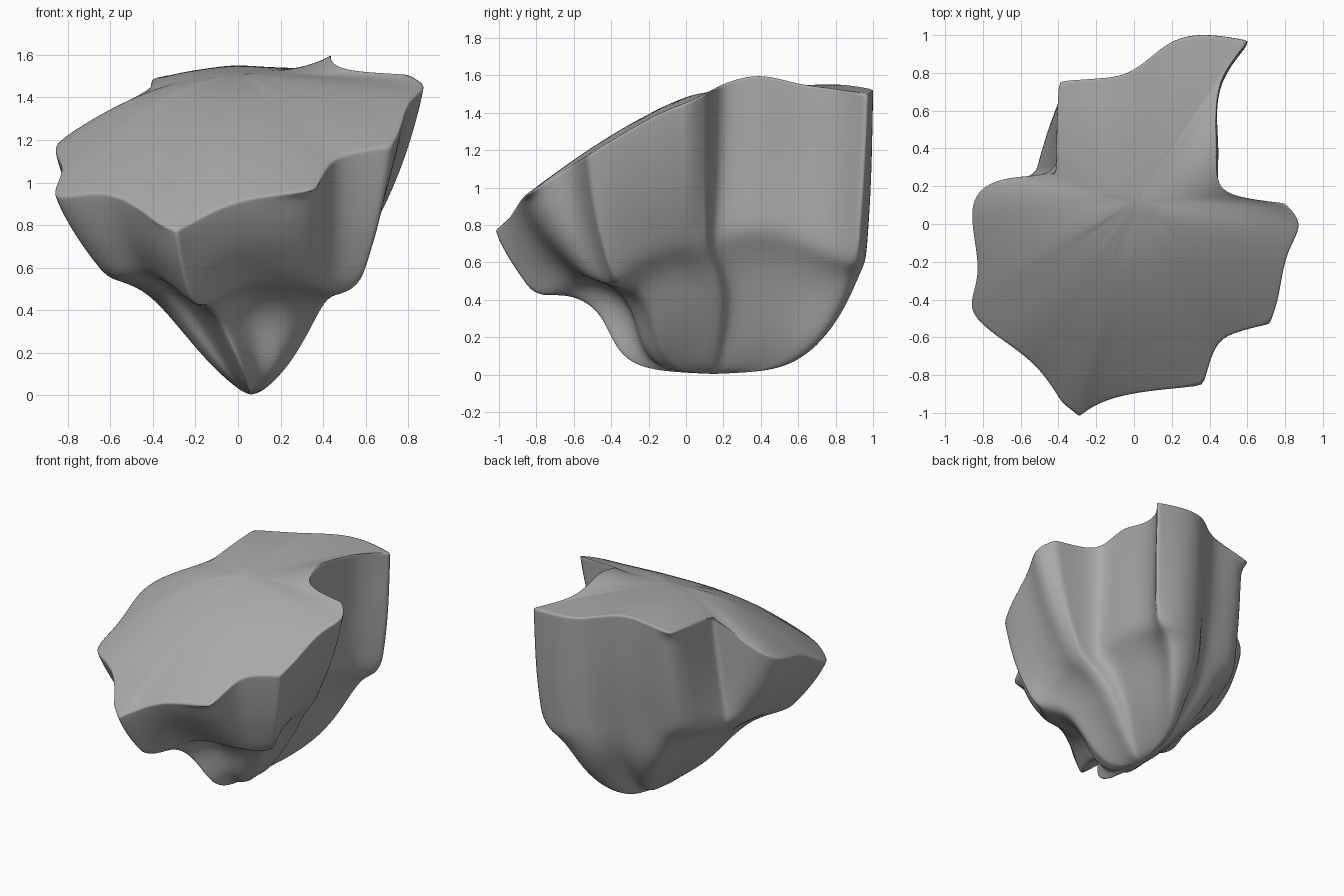
import bpy, bmesh, math
from mathutils import Vector, noise

cube = bpy.data.objects.get("Cube")
if cube:
    bpy.data.objects.remove(cube)

# Rim of the plateau in centimetres: x, y, rim height, foot height of the cliff below
RIM = [
    (-40, 76, 149, 66), (-18, 77, 153, 70), (0, 79, 156, 70), (19, 99, 153, 62),
    (40, 101, 152, 56), (61, 97, 150, 54), (46, 80, 153, 62), (43, 60, 155, 73),
    (44, 40, 162, 74), (43, 20, 156, 70), (54, 14, 152, 64), (80, 11, 151, 63),
    (91, 0, 145, 64), (80, -15, 140, 64), (77, -40, 125, 58), (72, -53, 117, 47),
    (50, -58, 114, 44), (42, -65, 109, 47), (37, -86, 96, 50), (0, -89, 93, 52),
    (-20, -95, 82, 43), (-29, -102, 77, 40), (-38, -95, 81, 50), (-50, -76, 91, 56),
    (-66, -64, 97, 53), (-92, -46, 90, 53), (-79, -28, 107, 57), (-90, 10, 116, 62),
    (-76, 25, 125, 64), (-41, 26, 144, 62), (-41, 50, 147, 64),
]
# Sharp rim corners, columns below them, and hollows and flares at the cliff foot
CORNERS = (0, 5, 11, 15, 18, 21, 22, 29)
COLUMNS = (5, 11, 15, 21, 29)
SHIFT = {0: (2, -7), 1: (0, -4), 2: (0, -4), 3: (-2, 3), 4: (2, 5), 5: (5, 3),
         11: (-2, 0), 12: (-4, 0), 13: (-4, 0), 14: (-3, 0), 18: (-6, 9),
         19: (4, 10), 20: (8, -2), 21: (9, -5), 22: (9, 0), 23: (7, 9),
         29: (-12, 3), 30: (-6, 0)}
rim = [Vector(p[:3]) / 100 for p in RIM]


def foot_point(i):
    """Foot of the cliff: lobes and the front lean inward, the back stays steep."""
    x, y, _, z = (c / 100 for c in RIM[i])
    dx, dy = SHIFT.get(i, (0, 0))
    if abs(x) > 0.45:
        x = math.copysign(0.45 + 0.4 * (abs(x) - 0.45), x)
    y *= 0.92 if y > 0 else 0.74
    return Vector((x + dx / 100, y + dy / 100, z))


foot = [foot_point(i) for i in range(len(RIM))]


def wall(t_side, t_up):
    """Ring between rim and foot, with separate sideways and vertical blends."""
    ring = []
    for a, b in zip(rim, foot):
        p = a.lerp(b, t_side)
        p.z = a.z + (b.z - a.z) * t_up
        ring.append(p)
    return ring


def keel(sx, sy, cx, cy, z, keep):
    """Ring of the narrow wedge hanging under the cliffs."""
    return [Vector((cx + sx * p.x, cy + sy * (p.y - 0.08), z + keep * (p.z - 0.58)))
            for p in foot]


def top_height(x, y):
    """Plateau surface: level at the back, falling to the front and one side."""
    fall = 0.45 * x * x if x < 0 else 0.08 * x * x
    if y < 0:
        fall += 0.2 * y * y - 0.45 * y
    return 1.5 + 0.05 * min(max(y, 0) * 2, 1) - fall


def plateau(s):
    """Inner ring of the top, meeting the rim height at the edge."""
    ring = []
    for p in rim:
        q = Vector((0.02, 0.12, 0)).lerp(p, s)
        h = top_height(q.x, q.y)
        q.z = h + (p.z - top_height(p.x, p.y)) * s ** 4
        ring.append(q)
    return ring


rings = [
    plateau(0.3), plateau(0.62), plateau(0.9), rim,
    wall(0.08, 0.15), wall(0.4, 0.55), wall(0.95, 0.95),
    keel(0.76, 0.87, 0.02, 0.15, 0.53, 0.5),
    keel(0.57, 0.75, 0.04, 0.19, 0.37, 0.3),
    keel(0.34, 0.65, 0.07, 0.17, 0.17, 0.2),
    keel(0.11, 0.45, 0.07, 0.14, 0.025, 0),
]

# Loft the rings into one closed body
bm = bmesh.new()
crease = bm.edges.layers.float.new("crease_edge")
point_crease = bm.verts.layers.float.new("crease_vert")
loops = [[bm.verts.new(p) for p in ring] for ring in rings]
n = len(rim)
for upper, lower in zip(loops, loops[1:]):
    for i in range(n):
        j = (i + 1) % n
        bm.faces.new((upper[i], lower[i], lower[j], upper[j]))
for loop, centre in ((loops[0], (0.02, 0.12, top_height(0.02, 0.12))),
                     (loops[-1], (0.06, 0.15, 0.0))):
    hub = bm.verts.new(centre)
    for i in range(n):
        bm.faces.new((hub, loop[i], loop[(i + 1) % n]))

# Firm edge around the plateau, softer one at the cliff foot, and corner columns
for loop, firmness in ((loops[3], 0.7), (loops[6], 0.35)):
    for i in range(n):
        bm.edges.get((loop[i], loop[(i + 1) % n]))[crease] = firmness
for i in CORNERS:
    loops[3][i][point_crease] = 0.8
for i in COLUMNS:
    for upper, lower in zip(loops[3:6], loops[4:7]):
        bm.edges.get((upper[i], lower[i]))[crease] = 0.6

# Weathered unevenness on the cliffs and keel
for loop in loops[5:-1]:
    for v in loop:
        v.co += 0.03 * noise.noise_vector(v.co * 3.0)
bmesh.ops.recalc_face_normals(bm, faces=bm.faces)
mesh = bpy.data.meshes.new("rock")
bm.to_mesh(mesh)
bm.free()

rock = bpy.data.objects.new("floating_rock", mesh)
bpy.context.collection.objects.link(rock)
sub = rock.modifiers.new("smooth_surface", "SUBSURF")
sub.levels = sub.render_levels = 3

# Plain grey stone
stone = bpy.data.materials.new("grey_stone")
stone.use_nodes = True
grey = (0.4, 0.4, 0.4, 1)
stone.diffuse_color = grey
stone.node_tree.nodes["Principled BSDF"].inputs["Base Color"].default_value = grey
mesh.materials.append(stone)

bpy.context.view_layer.objects.active = rock
rock.select_set(True)
bpy.ops.object.shade_smooth()
